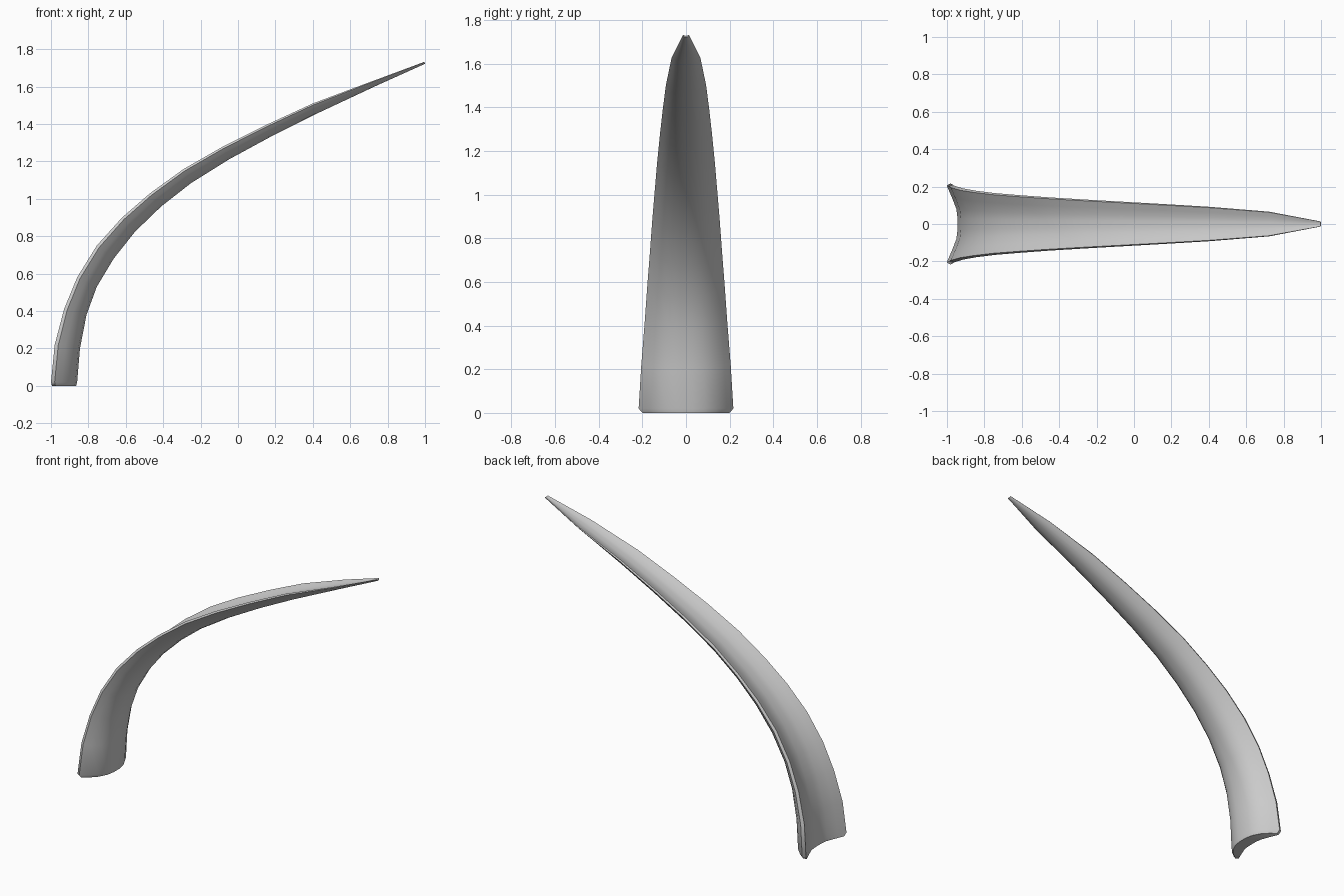
import bpy
import bmesh
from mathutils import Vector

cube = bpy.data.objects.get("Cube")
if cube:
    bpy.data.objects.remove(cube, do_unlink=True)

# One warm-free grey for the whole piece
grey = bpy.data.materials.new("plain grey")
grey.use_nodes = True
colour = (0.6, 0.6, 0.6, 1)
grey.diffuse_color = colour
grey.node_tree.nodes["Principled BSDF"].inputs["Base Color"].default_value = colour

# Stations along the horn: outer edge x, z, inner ridge x, z, half width
stations = [
    (-1, .02, -.86, .02, .217),
    (-.98, .22, -.845, .2, .205),
    (-.93, .41, -.81, .38, .19),
    (-.86, .58, -.755, .53, .178),
    (-.755, .75, -.665, .68, .165),
    (-.62, .9, -.55, .825, .154),
    (-.47, 1.03, -.41, .96, .143),
    (-.29, 1.16, -.25, 1.085, .132),
    (-.08, 1.28, -.05, 1.21, .12),
    (.15, 1.395, .18, 1.335, .107),
    (.4, 1.51, .42, 1.455, .092),
    (.72, 1.63, .74, 1.605, .066),
    (.995, 1.732, 1, 1.722, .014),
]

# Half of the cross-section: depth from outer edge to inner ridge, and width
half = [(.4, .15), (.36, .38), (.18, .68), (0, .95), (.14, 1),
        (.42, .86), (.72, .66), (.93, .4), (1, .15)]
section = half + [(d, -w) for d, w in reversed(half)]


def add_ring(bm, station, shrink=1.0, drop=0.0):
    """Place the cross-section at one station of the curve."""
    ox, oz, ix, iz, width = station
    outer, inner = Vector((ox, 0, oz - drop)), Vector((ix, 0, iz - drop))
    ring = []
    for depth, w in section:
        d = .5 + (depth - .5) * shrink
        point = outer.lerp(inner, d)
        point.y = w * width * shrink
        ring.append(bm.verts.new(point))
    return ring


# Loft the rings, starting from a slightly smaller rim at the foot
bm = bmesh.new()
rings = [add_ring(bm, stations[0], shrink=.92, drop=stations[0][1])]
rings += [add_ring(bm, s) for s in stations]
count = len(section)
for low, high in zip(rings, rings[1:]):
    for i in range(count):
        j = (i + 1) % count
        bm.faces.new((low[i], low[j], high[j], high[i]))

# Close the foot and the tip
bm.faces.new(rings[0])
bm.faces.new(rings[-1])
bmesh.ops.recalc_face_normals(bm, faces=bm.faces)

mesh = bpy.data.meshes.new("curved_horn")
bm.to_mesh(mesh)
bm.free()
mesh.materials.append(grey)
horn = bpy.data.objects.new("curved_horn", mesh)
bpy.context.collection.objects.link(horn)

# Smooth surface with crisp channel edges
bpy.ops.object.select_all(action="DESELECT")
horn.select_set(True)
bpy.context.view_layer.objects.active = horn
bpy.ops.object.shade_smooth_by_angle(angle=.9)
